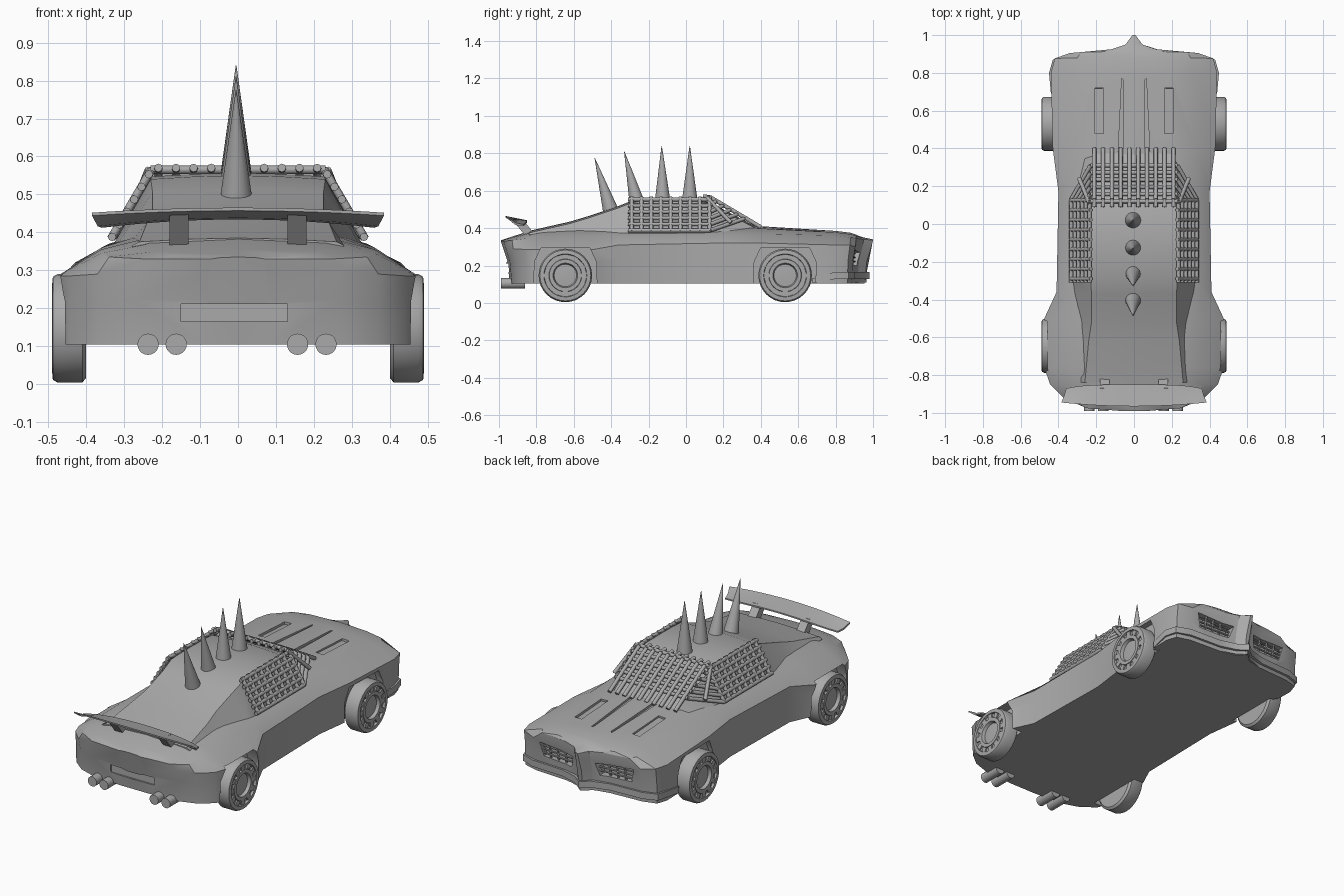
import bpy, bmesh, math
from mathutils import Vector, Matrix

if "Cube" in bpy.data.objects:
    bpy.data.objects.remove(bpy.data.objects["Cube"])

grey = bpy.data.materials.new("plain_grey")
grey.use_nodes = True
grey.diffuse_color = (0.4, 0.4, 0.4, 1)
grey.node_tree.nodes["Principled BSDF"].inputs["Base Color"].default_value = (0.4, 0.4, 0.4, 1)


def finish(name, bm, angle=30):
    bmesh.ops.remove_doubles(bm, verts=bm.verts, dist=1e-5)
    bmesh.ops.recalc_face_normals(bm, faces=bm.faces)
    mesh = bpy.data.meshes.new(name)
    bm.to_mesh(mesh)
    bm.free()
    mesh.materials.append(grey)
    mesh.shade_smooth()
    mesh.set_sharp_from_angle(angle=math.radians(angle))
    obj = bpy.data.objects.new(name, mesh)
    bpy.context.collection.objects.link(obj)
    return obj


def loft(bm, rings, closed_ring=True, caps=True):
    rows = [[bm.verts.new(p) for p in ring] for ring in rings]
    n = len(rows[0])
    for a, b in zip(rows, rows[1:]):
        for i in range(n if closed_ring else n - 1):
            j = (i + 1) % n
            bm.faces.new((a[i], a[j], b[j], b[i]))
    if caps:
        bm.faces.new(rows[0])
        bm.faces.new(rows[-1])


def mirrored(half):
    """Close a half outline, given from bottom to top, across x = 0."""
    return half + [(-x, y, z) for x, y, z in reversed(half) if x > 0]


def box(bm, center, size, rot=None):
    m = Matrix.Translation(center) @ (rot or Matrix()) @ Matrix.Diagonal((*size, 1))
    bmesh.ops.create_cube(bm, size=1, matrix=m)


def cone(bm, a, b, r1, r2, sides=16):
    a, b = Vector(a), Vector(b)
    rot = (b - a).to_track_quat("Z", "Y").to_matrix().to_4x4()
    bmesh.ops.create_cone(bm, cap_ends=True, segments=sides, radius1=r1, radius2=r2,
                          depth=(b - a).length, matrix=Matrix.Translation((a + b) / 2) @ rot)


def prism(bm, outline, x0, x1):
    """Extrude a (y, z) outline along x."""
    loft(bm, [[(x, y, z) for y, z in outline] for x in (x0, x1)])


FLOOR = 0.105
# Body stations: y, side half-width, belt height, deck half-width, deck height, centre height
stations = [
    (-.99, .08, .30, .07, .33, .335), (-.975, .27, .30, .25, .33, .34),
    (-.93, .37, .29, .34, .335, .355), (-.85, .445, .285, .36, .345, .38),
    (-.76, .475, .285, .36, .355, .40), (-.5, .475, .285, .36, .36, .415),
    (-.36, .41, .31, .36, .36, .42), (.17, .40, .32, .34, .37, .42),
    (.4, .43, .32, .33, .37, .41), (.8, .44, .31, .31, .36, .385),
    (.88, .42, .31, .30, .35, .375), (.91, .34, .30, .28, .345, .365),
    (.925, .14, .30, .12, .342, .358), (.95, .05, .30, .045, .34, .35),
    (1.0, .01, .30, .008, .335, .34),
]


def body_ring(y, w, belt, dw, deck, top):
    tuck = 0.045 * max(0, (y - .8) * 5) - 0.05 * max(0, (-y - .8) * 5)
    mid = FLOOR + 0.6 * (belt - FLOOR)
    half = [(0, y - tuck, FLOOR), (w, y - tuck, FLOOR), (w, y - tuck * .75, mid),
            (w, y - tuck * .2, belt), (dw, y, deck),
            (dw * .65, y, deck + .7 * (top - deck)), (0, y, top)]
    return mirrored(half)


bm = bmesh.new()
loft(bm, [body_ring(*s) for s in stations])
body = finish("body", bm)

# Cutters for wheel arches, grille openings, hood slots and rear plate recess
AXLES = (.53, -.645)
cuts = bmesh.new()
for side in (-1, 1):
    for axle in AXLES:
        arch = [(axle + a, z) for a, z in
                ((-.17, .05), (-.165, .22), (-.13, .295), (.13, .295), (.165, .22), (.17, .05))]
        prism(cuts, arch, side * .40, side * .6)
    opening = [(.07, .27), (.3, .285), (.28, .205), (.09, .2)]
    loft(cuts, [[(side * x, y, z) for x, z in opening] for y in (.865, 1.1)])
    tilt = Matrix.Rotation(-.06, 4, "X")
    box(cuts, (side * .185, .6, .397), (.045, .24, .04), tilt @ Matrix.Rotation(side * .09, 4, "Y"))
    slot = [(.06, .35), (.085, .35), (.065, .77), (.055, .76)]
    loft(cuts, [[(side * x, y, z + (.6 - y) * .06) for x, y in slot] for z in (.382, .45)])
box(cuts, (-.01, -.985, .188), (.28, .09, .045))
cutter = finish("body_cutter", cuts)
cutter.hide_render = True
mod = body.modifiers.new("cuts", "BOOLEAN")
mod.operation, mod.solver, mod.object = "DIFFERENCE", "EXACT", cutter
baked = bpy.data.meshes.new_from_object(body.evaluated_get(bpy.context.evaluated_depsgraph_get()))
body.modifiers.clear()
body.data = baked
baked.shade_smooth()
baked.set_sharp_from_angle(angle=math.radians(30))
bpy.data.objects.remove(cutter)

# Cabin: y, base half-width, roof half-width, roof height
cabin = [(-.84, .28, .26, .375), (-.62, .28, .24, .425), (-.52, .29, .225, .455),
         (-.37, .32, .225, .505), (-.28, .33, .23, .54), (-.1, .33, .23, .547),
         (.09, .33, .23, .54), (.2, .31, .22, .49), (.38, .27, .2, .395)]
bm = bmesh.new()
loft(bm, [mirrored([(0, y, .33), (bw, y, .33), (bw, y, min(.365, z - .01)), (rw, y, z),
                    (rw * .5, y, z + .007), (0, y, z + .01)]) for y, bw, rw, z in cabin])
finish("cabin", bm)

# Front lip bumper, wrapped around the nose outline
bm = bmesh.new()
plan = [(.44, .69), (.45, .8), (.43, .87), (.35, .9), (.15, .91), (.05, .94), (0, .98)]
lip = plan + [(-x, y) for x, y in reversed(plan[:-1])]
loft(bm, [[(x, y, z - (.02 if y < .75 else 0)) for x, y in lip] for z in (.128, .165)])
loft(bm, [[(x * .97, y - .015, z) for x, y in lip] for z in (.108, .13)])
finish("front_bumper", bm)

# Grille bars inside both openings
bm = bmesh.new()
for side in (-1, 1):
    for z in (.222, .243, .264):
        cone(bm, (side * .08, .9, z), (side * .3, .888, z), .006, .006, 6)
    for x in (.14, .19, .24):
        cone(bm, (side * x, .885, .2), (side * x, .9, .285), .006, .006, 6)
finish("grille_bars", bm)

# Wheels: lathed tyre and rim, with twelve blocks around the rim
tyre = [(.40, 0), (.40, .13), (.41, .143), (.475, .143), (.488, .136), (.49, .115),
        (.478, .112), (.478, .088), (.488, .086), (.488, .066), (.47, .06), (.474, 0)]
for axle, end in zip(AXLES, ("front", "rear")):
    for side, label in ((1, "left"), (-1, "right")):
        bm = bmesh.new()
        hub = Vector((0, axle, .147))
        rings = []
        for i in range(33):
            a = math.tau * i / 32
            rings.append([hub + Vector((side * x, r * math.cos(a), r * math.sin(a))) for x, r in tyre])
        loft(bm, rings, closed_ring=False, caps=False)
        for i in range(12):
            turn = Matrix.Rotation(math.tau * i / 12, 4, "X")
            box(bm, hub + turn @ Vector((side * .478, 0, .1)), (.016, .03, .026), turn)
        finish(f"{end}_{label}_wheel", bm)

# Roof spikes, leaning further back towards the tail
for i, (base, tip, foot, height) in enumerate(((.02, .02, .54, .84), (-.125, -.13, .535, .84),
                                               (-.258, -.33, .52, .81), (-.4, -.488, .485, .775))):
    bm = bmesh.new()
    cone(bm, (-.005, base, foot), (-.005, tip, height), .043, .001, 20)
    finish(f"roof_spike_{i + 1}", bm)


# Window cage: bars bent round the windscreen, uprights and windscreen bars
def rod(bm, points, r=.011):
    for a, b in zip(points, points[1:]):
        cone(bm, a, b, r, r, 8)


def side_point(side, y, t):
    return (side * (.332 - .097 * t), y, .388 + .165 * t)


bm = bmesh.new()
for i in range(6):
    t = i / 5
    screen = (.23, .31 - .19 * t, .45 + .115 * t)
    right = [side_point(1, -.31, t), side_point(1, .13, t), screen]
    rod(bm, right + [(-x, y, z) for x, y, z in reversed(right)])
for side in (-1, 1):
    for i in range(9):
        y = -.29 + i * .052
        rod(bm, [side_point(side, y, -.03), side_point(side, y, 1.07)])
    rod(bm, [(side * .235, .11, .565), (side * .29, .24, .43)])
for i in range(10):
    x = -.21 + i * .0465
    rod(bm, [(x, .09, .57), (x, .13, .565), (x, .4, .405)])
finish("window_cage", bm, 50)

# Rear wing: curved across the car, with two struts
bm = bmesh.new()
rings = []
for i in range(-8, 9):
    u = i / 8
    drop = .022 * u * u
    front = -.85 - .02 * u ** 4
    back = -.965 + .02 * u * u
    x = .37 * u
    rings.append([(x * .97, front, .442 - drop), (x, front - .04, .450 - drop),
                  (x * 1.04, back, .465 - drop * .6), (x * 1.04, back, .457 - drop * .6),
                  (x, front - .04, .438 - drop), (x * .97, front, .434 - drop)])
loft(bm, rings)
finish("rear_wing", bm)
bm = bmesh.new()
for side in (-1, 1):
    prism(bm, [(-.81, .37), (-.86, .36), (-.935, .452), (-.87, .442)], side * .13, side * .18)
finish("wing_struts", bm)

# Exhaust pipes and rear plate
bm = bmesh.new()
for x in (-.237, -.163, .157, .232):
    cone(bm, (x, -.86, FLOOR), (x, -.99, FLOOR), .028, .028, 20)
finish("exhaust_pipes", bm)
